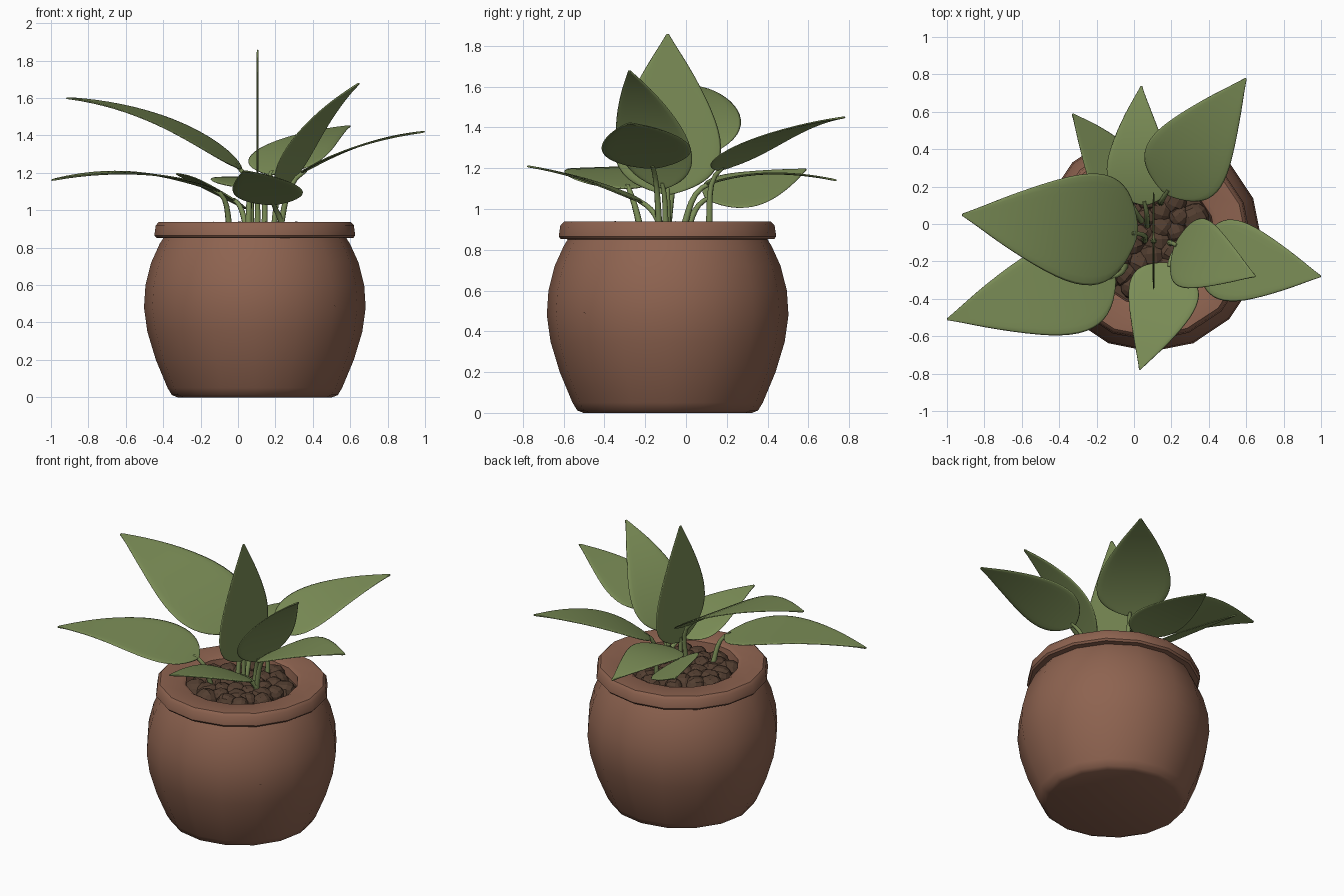
import bpy, bmesh, math, random
from mathutils import Vector, Matrix

if "Cube" in bpy.data.objects:
    bpy.data.objects.remove(bpy.data.objects["Cube"])

random.seed(4)
CX, CY = 0.09, -0.09   # pot axis


def material(name, rgb):
    m = bpy.data.materials.new(name)
    m.diffuse_color = (*rgb, 1)
    m.use_nodes = True
    m.node_tree.nodes["Principled BSDF"].inputs["Base Color"].default_value = m.diffuse_color
    return m


CLAY = material("clay", (0.27, 0.125, 0.08))
SOIL = material("soil", (0.085, 0.048, 0.03))
LEAF = material("leaf_green", (0.20, 0.27, 0.095))
DARK = material("chip_dark", (0.05, 0.025, 0.015))


def finish(name, bm, mat, smooth=True):
    me = bpy.data.meshes.new(name)
    bmesh.ops.recalc_face_normals(bm, faces=bm.faces[:])
    bm.to_mesh(me)
    bm.free()
    ob = bpy.data.objects.new(name, me)
    bpy.context.collection.objects.link(ob)
    me.materials.append(mat)
    if smooth:
        bpy.ops.object.select_all(action='DESELECT')
        ob.select_set(True)
        bpy.context.view_layer.objects.active = ob
        bpy.ops.object.shade_smooth_by_angle(angle=math.radians(40))
    return ob


def lathe(name, profile, mat, sides=16, closed=False, jitter=0.0):
    bm = bmesh.new()
    wob = [1.008 + random.uniform(-jitter, jitter) for _ in range(sides)]
    rings = [[bm.verts.new((CX + r * wob[i] * math.cos(2 * math.pi * i / sides),
                            CY + r * wob[i] * math.sin(2 * math.pi * i / sides), z))
              for i in range(sides)] for r, z in profile]
    pairs = list(zip(rings, rings[1:]))
    if closed:
        pairs.append((rings[-1], rings[0]))
    for a, b in pairs:
        for i in range(sides):
            j = (i + 1) % sides
            bm.faces.new((a[i], a[j], b[j], b[i]))
    if not closed:
        bm.faces.new(rings[0])
        bm.faces.new(rings[-1])
    return finish(name, bm, mat)


# pot body and rim
lathe("pot_body", [(0.41, 0.0), (0.44, 0.012), (0.463, 0.05), (0.525, 0.2), (0.57, 0.35),
                   (0.588, 0.48), (0.58, 0.6), (0.55, 0.72), (0.505, 0.82), (0.48, 0.86)], CLAY)
lathe("pot_rim", [(0.45, 0.85), (0.52, 0.853), (0.53, 0.865), (0.522, 0.92), (0.505, 0.938),
                  (0.37, 0.938), (0.345, 0.925), (0.335, 0.85)], CLAY, closed=True, jitter=0.008)

# small chip in the pot wall
bm = bmesh.new()
bmesh.ops.create_icosphere(bm, subdivisions=1, radius=1, matrix=
                           Matrix.Translation((0.505, -0.495, 0.49))
                           @ Matrix.Rotation(math.radians(-45), 4, 'Z')
                           @ Matrix.Diagonal((0.012, 0.028, 0.011, 1)))
finish("pot_chip", bm, DARK, False)

# soil made of faceted clods
bm = bmesh.new()
bmesh.ops.create_circle(bm, cap_ends=True, segments=16, radius=0.36,
                        matrix=Matrix.Translation((CX, CY, 0.865)))
for i in range(34):
    d, a = 0.285 * math.sqrt((i + 0.5) / 34), i * 2.39996
    r = random.uniform(0.055, 0.085)
    clod = bmesh.new()
    bmesh.ops.create_cube(clod, size=2)
    bmesh.ops.subdivide_edges(clod, edges=clod.edges[:], cuts=2, use_grid_fill=True)
    turn = Matrix.Rotation(random.uniform(-0.25, 0.25), 3, 'X') @ Matrix.Rotation(a, 3, 'Z')
    for v in clod.verts:
        v.co = turn @ v.co.normalized() * r * random.uniform(0.95, 1.05)
        v.co += Vector((CX + d * math.cos(a), CY + d * math.sin(a), 0.94 - r))
    tmp = bpy.data.meshes.new("tmp")
    clod.to_mesh(tmp)
    clod.free()
    bm.from_mesh(tmp)
    bpy.data.meshes.remove(tmp)
finish("soil", bm, SOIL, False)

# leaf outline: (position along midrib, share of full width)
OUTLINE = [(0, 0.06), (0.025, 0.34), (0.07, 0.64), (0.13, 0.84), (0.2, 0.96), (0.29, 1.0),
           (0.4, 0.95), (0.52, 0.82), (0.66, 0.62), (0.8, 0.39), (0.91, 0.18), (0.97, 0.07), (1, 0.02)]


def leaf(name, root, base, mid, tip, side, width):
    base, mid, tip, side = map(Vector, (base, mid, tip, side))
    ctrl = 2 * mid - (base + tip) / 2
    chord = (tip - base).normalized()
    side = (side - chord * side.dot(chord)).normalized()
    # blade
    bm = bmesh.new()
    rows = []
    for t, w in OUTLINE:
        p = base * (1 - t) ** 2 + ctrl * 2 * t * (1 - t) + tip * t * t
        rows.append([bm.verts.new(p + side * (k / 3) * w * width / 2) for k in range(-3, 4)])
    for a, b in zip(rows, rows[1:]):
        for i in range(6):
            bm.faces.new((a[i], a[i + 1], b[i + 1], b[i]))
    ob = finish(name + "_leaf", bm, LEAF)
    sol = ob.modifiers.new("thickness", 'SOLIDIFY')
    sol.thickness, sol.offset = 0.01, 0
    sub = ob.modifiers.new("smooth", 'SUBSURF')
    sub.levels = sub.render_levels = 1
    # stem, flowing into the midrib
    cu = bpy.data.curves.new(name + "_stem", 'CURVE')
    cu.dimensions = '3D'
    cu.bevel_depth, cu.bevel_resolution, cu.resolution_u = 0.016, 2, 6
    sp = cu.splines.new('BEZIER')
    sp.bezier_points.add(1)
    start, end = Vector((*root, 0.88)), base + (ctrl - base) * 0.08
    reach = (end - start).length * 0.4
    grow = ((end - start).normalized() + Vector((0, 0, 0.6))).normalized()
    flow = (ctrl - base).normalized()
    for bp, p, d, rad in zip(sp.bezier_points, (start, end), (grow, flow), (1.1, 0.7)):
        bp.co, bp.handle_left, bp.handle_right, bp.radius = p, p - d * reach, p + d * reach, rad
    cu.use_fill_caps = True
    st = bpy.data.objects.new(name + "_stem", cu)
    bpy.context.collection.objects.link(st)
    cu.materials.append(LEAF)


# leaves: stem root, blade base, midrib middle, tip, crosswise direction, width
leaf("left_upper", (0.06, -0.09), (0.02, -0.05, 1.22), (-0.42, -0.01, 1.485), (-0.92, 0.05, 1.6),
     (0.06, 0.62, 0.05), 0.62)
leaf("left_lower", (-0.04, -0.22), (-0.1, -0.28, 1.10), (-0.54, -0.385, 1.2), (-1.0, -0.51, 1.16),
     (-0.2, 0.95, 0.03), 0.52)
leaf("back_left", (0.05, 0.0), (-0.01, 0.1, 1.05), (-0.16, 0.36, 1.12), (-0.33, 0.59, 1.195),
     (0.25, 0.18, -0.16), 0.34)
leaf("back", (0.07, -0.02), (0.06, 0.1, 1.12), (0.02, 0.4, 1.175), (0.04, 0.74, 1.14),
     (1, 0, 0), 0.36)
leaf("back_right", (0.14, 0.11), (0.17, 0.16, 1.19), (0.36, 0.45, 1.36), (0.6, 0.78, 1.45),
     (0.36, -0.26, -0.03), 0.47)
leaf("front", (0.25, -0.11), (0.19, -0.21, 1.03), (0.13, -0.48, 1.14), (0.03, -0.78, 1.21),
     (1, -0.1, 0), 0.39)
leaf("right_upper", (0.19, -0.1), (0.22, -0.11, 1.1), (0.4, -0.19, 1.43), (0.65, -0.28, 1.68),
     (0.16, 0.36, 0), 0.40)
leaf("right_lower", (0.22, -0.13), (0.34, -0.16, 1.2), (0.65, -0.22, 1.345), (1.0, -0.28, 1.42),
     (0, 1, 0), 0.45)
leaf("upright", (0.105, -0.09), (0.105, -0.09, 1.07), (0.105, -0.09, 1.465), (0.105, -0.09, 1.86),
     (0, 1, 0), 0.54)
